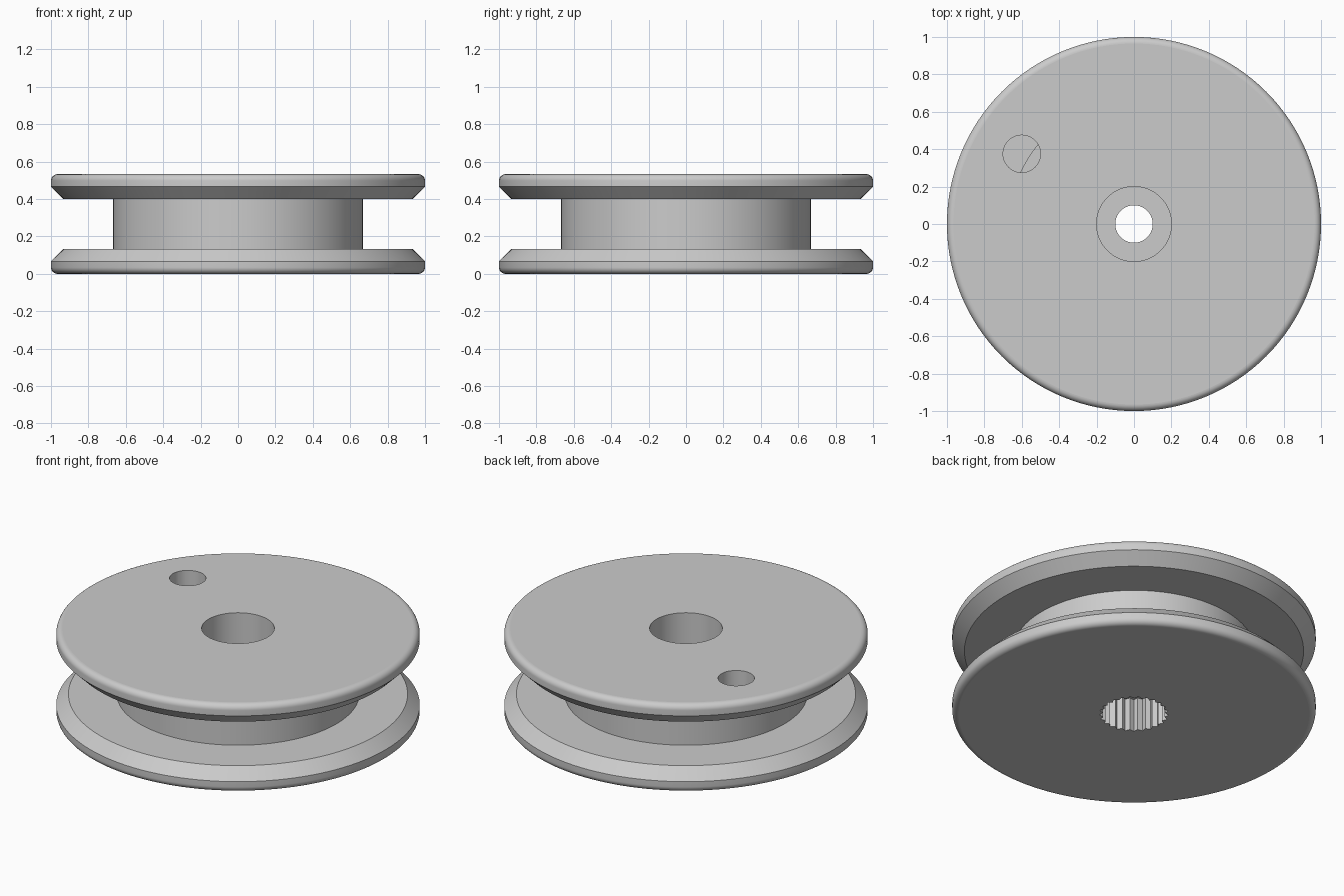
import bpy, bmesh
from math import sin, cos, pi, radians

if "Cube" in bpy.data.objects:
    bpy.data.objects.remove(bpy.data.objects["Cube"])

SEGMENTS = 128
HEIGHT = 0.533


def make_object(name, bm):
    bmesh.ops.recalc_face_normals(bm, faces=bm.faces)
    mesh = bpy.data.meshes.new(name)
    bm.to_mesh(mesh)
    bm.free()
    obj = bpy.data.objects.new(name, mesh)
    bpy.context.collection.objects.link(obj)
    return obj


def lathe(name, profile):
    """Revolve a closed (radius, z) outline around the z axis."""
    bm = bmesh.new()
    rings = []
    for i in range(SEGMENTS):
        a = 2 * pi * i / SEGMENTS
        rings.append([bm.verts.new((r * cos(a), r * sin(a), z)) for r, z in profile])
    n = len(profile)
    for i in range(SEGMENTS):
        a, b = rings[i], rings[(i + 1) % SEGMENTS]
        for j in range(n):
            k = (j + 1) % n
            bm.faces.new((a[j], b[j], b[k], a[k]))
    return make_object(name, bm)


def prism(name, outline, z0, z1):
    bm = bmesh.new()
    low = [bm.verts.new((x, y, z0)) for x, y in outline]
    high = [bm.verts.new((x, y, z1)) for x, y in outline]
    bm.faces.new(low)
    bm.faces.new(high)
    for i in range(len(low)):
        k = (i + 1) % len(low)
        bm.faces.new((low[i], low[k], high[k], high[i]))
    return make_object(name, bm)


def cut(target, cutter):
    cutter.hide_render = True
    mod = target.modifiers.new("cut", 'BOOLEAN')
    mod.operation = 'DIFFERENCE'
    mod.solver = 'EXACT'
    mod.object = cutter
    bpy.context.view_layer.objects.active = target
    bpy.ops.object.modifier_apply(modifier=mod.name)
    bpy.data.objects.remove(cutter)


# Lower flange outline: rounded outer rim, then a chamfer towards the groove
fillet = 0.035
rim = [(1 - fillet + fillet * sin(a), fillet - fillet * cos(a))
       for a in (pi / 2 * i / 8 for i in range(9))]
flange = rim + [(1.0, 0.067), (0.933, 0.133), (0.667, 0.133)]

# Upper flange mirrors the lower one; the bore has a wide recess on top
mirrored = [(r, HEIGHT - z) for r, z in reversed(flange)]
bore = [(0.2, HEIGHT), (0.2, 0.333), (0.1, 0.333), (0.1, 0.0)]
spool = lathe("spool", flange + mirrored + bore)

# Toothed shaft socket in the underside
teeth = 25
star = []
for i in range(teeth * 2):
    a = pi * i / teeth
    r = 0.192 if i % 2 == 0 else 0.172
    star.append((r * cos(a), r * sin(a)))
cut(spool, prism("socket_cutter", star, -0.1, 0.2))

# Line hole through the upper flange, partly over the hub
circle = [(-0.6 + 0.1 * cos(2 * pi * i / 48), 0.375 + 0.1 * sin(2 * pi * i / 48))
          for i in range(48)]
cut(spool, prism("hole_cutter", circle, 0.398, 0.7))

# Grey material
grey = bpy.data.materials.new("grey")
grey.use_nodes = True
colour = (0.6, 0.6, 0.6, 1)
grey.diffuse_color = colour
grey.node_tree.nodes["Principled BSDF"].inputs["Base Color"].default_value = colour
spool.data.materials.clear()
spool.data.materials.append(grey)

# Smooth round walls, flat level faces
bpy.ops.object.select_all(action='DESELECT')
spool.select_set(True)
bpy.context.view_layer.objects.active = spool
bpy.ops.object.shade_smooth_by_angle(angle=radians(25))
for face in spool.data.polygons:
    face.material_index = 0
    if abs(face.normal.z) > 0.999:
        face.use_smooth = False
